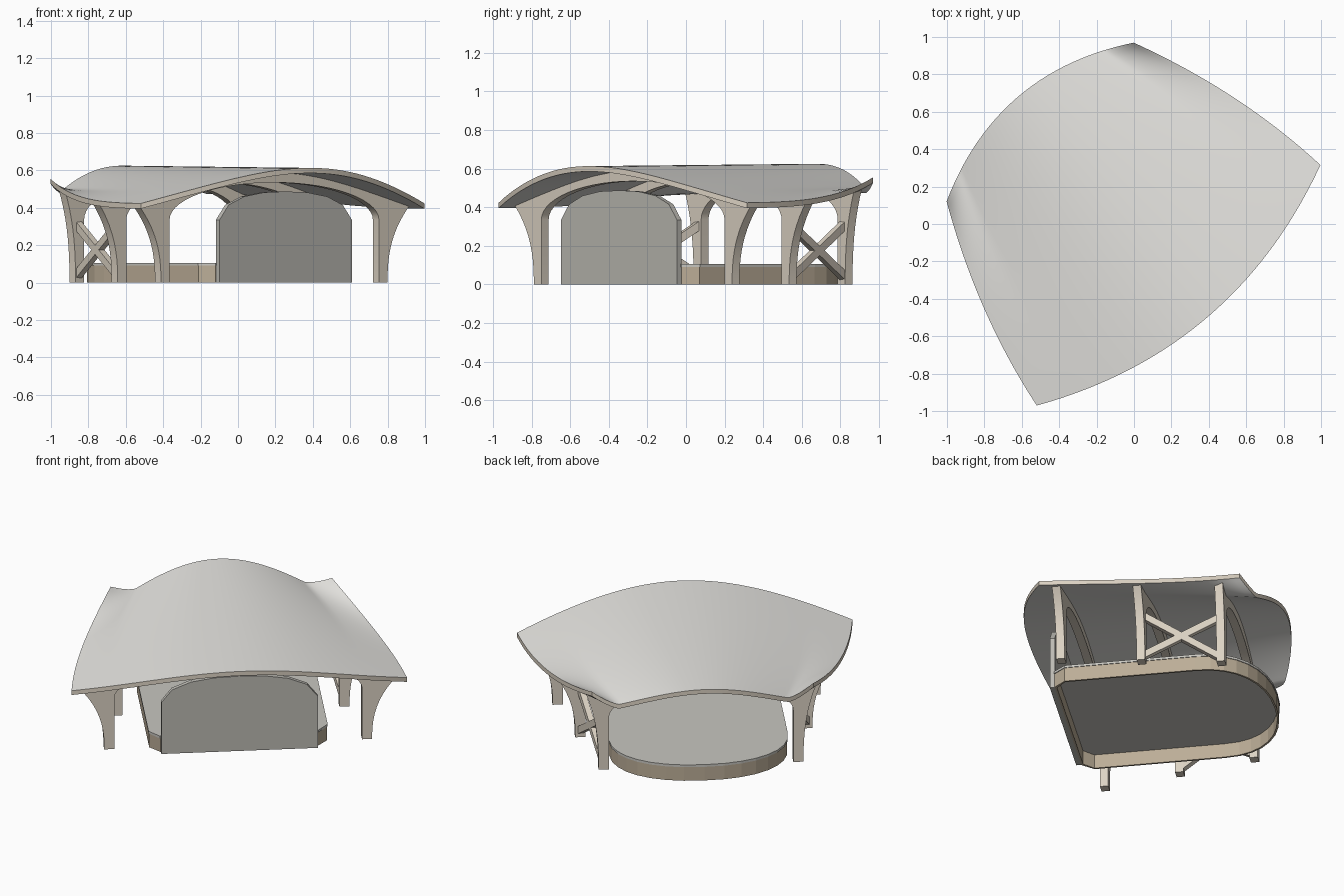
import bpy, bmesh, math
from mathutils import Matrix, Vector

if "Cube" in bpy.data.objects:
    bpy.data.objects.remove(bpy.data.objects["Cube"])

# The pavilion is built along its own axis (u = across, v = towards the open end), then turned
PLACE = Matrix.Rotation(math.radians(40.3), 4, 'Z') @ Matrix.Translation((-0.03, 0, 0))


def material(name, r, g, b):
    m = bpy.data.materials.new(name)
    m.diffuse_color = (r, g, b, 1)
    m.use_nodes = True
    m.node_tree.nodes["Principled BSDF"].inputs["Base Color"].default_value = m.diffuse_color
    return m


SHELL = material("pale_grey_shell", 0.80, 0.79, 0.76)
WOOD = material("light_timber", 0.72, 0.65, 0.55)
TAN = material("tan_fascia", 0.50, 0.42, 0.31)
FLOOR = material("grey_floor", 0.58, 0.57, 0.53)
PANEL = material("grey_panel", 0.50, 0.49, 0.45)


def finish(name, bm, mats):
    me = bpy.data.meshes.new(name)
    bmesh.ops.recalc_face_normals(bm, faces=bm.faces[:])
    bm.to_mesh(me)
    bm.free()
    ob = bpy.data.objects.new(name, me)
    bpy.context.collection.objects.link(ob)
    for m in mats:
        me.materials.append(m)
    ob.matrix_world = PLACE
    return ob


def smooth(ob, degrees=30):
    bpy.ops.object.select_all(action='DESELECT')
    ob.select_set(True)
    bpy.context.view_layer.objects.active = ob
    bpy.ops.object.shade_smooth_by_angle(angle=math.radians(degrees))


def prism(name, points, offset, mat):
    """Closed outline of 3D points, extruded by offset."""
    bm = bmesh.new()
    a = [bm.verts.new(p) for p in points]
    b = [bm.verts.new(Vector(p) + Vector(offset)) for p in points]
    bm.faces.new(a[::-1])
    bm.faces.new(b)
    for i in range(len(a)):
        j = (i + 1) % len(a)
        bm.faces.new((a[i], a[j], b[j], b[i]))
    return finish(name, bm, [mat])


# Roof surface: t runs across (-1..1), p runs from back (0) to open end (1)
def edges(t):
    return -0.634 + 0.23 * t * t, 0.92 - 0.18 * t * t


def half_width(p):
    return 0.994 + (0.656 - 0.994) * p + 0.2 * p * (1 - p)


def roof_z(t, p):
    t = min(abs(t), 1)
    bell = 0.75 * t * t + 0.25 * (0.5 - 0.5 * math.cos(math.pi * t))
    flare = max(0, (t - 0.76) / 0.24) ** 1.3
    return 0.613 + 0.012 * p - 0.19 * bell + 0.12 * flare * p ** 2.7


def roof_at(u, v):
    p = 0.5
    for _ in range(15):
        b, f = edges(u / half_width(p))
        p = min(max((v - b) / (f - b), 0), 1)
    return roof_z(u / half_width(p), p)


# Curved roof shell, thickened straight down, with a timber edge
NU, NV, THICK = 60, 30, 0.028
bm = bmesh.new()
rows = []
for j in range(NV + 1):
    p = j / NV
    row = []
    for i in range(NU + 1):
        t = -1 + 2 * i / NU
        b, f = edges(t)
        x, y, z = t * half_width(p), b + (f - b) * p, roof_z(t, p)
        row.append((bm.verts.new((x, y, z)), bm.verts.new((x, y, z - THICK))))
    rows.append(row)
for j in range(NV):
    for i in range(NU):
        quad = (rows[j][i], rows[j][i + 1], rows[j + 1][i + 1], rows[j + 1][i])
        bm.faces.new([q[0] for q in quad])
        bm.faces.new([q[1] for q in reversed(quad)])
rim = rows[0] + [r[-1] for r in rows[1:]] + rows[-1][-2::-1] + [r[0] for r in rows[-2:0:-1]]
for i, c in enumerate(rim):
    d = rim[(i + 1) % len(rim)]
    bm.faces.new((c[0], c[1], d[1], d[0])).material_index = 1
smooth(finish("roof", bm, [SHELL, WOOD]))

# Three arched timber ribs with flared legs: half span, position, outward flare
LEGS = {"back": (0.764, -0.31, 0.19), "middle": (0.673, 0.155, 0.175), "front": (0.577, 0.617, 0.105)}
DEPTH = 0.05
for label, (a, v, spread) in LEGS.items():
    y = v - DEPTH / 2
    top_u = a + spread
    top_z = roof_at(top_u, v) - 0.015
    outer = [(a + 0.03 + (spread - 0.03) * (k / 10) ** 2.5, top_z * k / 10) for k in range(11)]
    for k in range(1, 21):
        u = top_u * (1 - k / 20)
        outer.append((u, roof_at(u, v) - 0.015))
    inner = [(a - 0.03, 0)]
    for k in range(15):
        ang = math.pi / 2 * k / 14
        inner.append(((a - 0.03) * math.cos(ang), 0.335 + 0.2 * math.sin(ang)))
    loop = outer + [(-u, z) for u, z in reversed(outer[:-1])]
    loop += [(-u, z) for u, z in inner] + list(reversed(inner[:-1]))
    smooth(prism(label + "_rib", [(u, y, z) for u, z in loop], (0, DEPTH, 0), WOOD), 25)


# Crossed braces between the front and middle legs on both sides
def beam(name, p, q, thick, deep):
    p, q = Vector(p), Vector(q)
    bm = bmesh.new()
    bmesh.ops.create_cube(bm, size=1)
    bmesh.ops.scale(bm, vec=(thick, (q - p).length, deep), verts=bm.verts[:])
    d = (q - p).normalized()
    side = d.cross(Vector((0, 0, 1))).normalized()
    rot = Matrix((side, d, side.cross(d))).transposed().to_4x4()
    bmesh.ops.transform(bm, matrix=Matrix.Translation((p + q) / 2) @ rot, verts=bm.verts[:])
    finish(name, bm, [WOOD])


for s, side in ((-1, "left"), (1, "right")):
    (af, vf, _), (am, vm, _) = LEGS["front"], LEGS["middle"]
    for label, z0, z1 in (("rising", 0.035, 0.315), ("falling", 0.315, 0.035)):
        beam(f"{side}_brace_{label}", (s * af, vf, z0), (s * am, vm, z1), 0.035, 0.042)


# Stage: straight sides, clipped back corners, rounded front
def stage_outline(grow):
    w = 0.527 + grow
    pts = [(-w, -0.33), (-w + 0.06, -0.40 - grow), (w - 0.06, -0.40 - grow), (w, -0.33)]
    for k in range(17):
        ang = math.pi * k / 16
        c, s = math.cos(ang), math.sin(ang)
        pts.append((w * math.copysign(abs(c) ** 0.9, c), 0.45 + (0.40 + grow) * abs(s) ** 0.9))
    return pts


# Stage fascia is a thin hollow skirt carrying the floor slab
bm = bmesh.new()
loops = [[bm.verts.new((x, y, z)) for x, y in stage_outline(g)]
         for g, z in ((0, 0), (0, 0.092), (-0.012, 0.092), (-0.012, 0))]
for k in range(4):
    a, b = loops[k], loops[(k + 1) % 4]
    for i in range(len(a)):
        j = (i + 1) % len(a)
        bm.faces.new((a[i], a[j], b[j], b[i]))
finish("stage_skirt", bm, [TAN])
prism("stage_floor", [(x, y, 0.09) for x, y in stage_outline(0.004)], (0, 0, 0.015), FLOOR)

# Back wall panel with a low faceted arch
half = [(0.464, 0), (0.464, 0.335), (0.40, 0.415), (0.29, 0.46), (0.15, 0.482)]
wall = half + [(0, 0.487)] + [(-u, z) for u, z in reversed(half)]
prism("back_wall", [(u, -0.43, z) for u, z in wall], (0, 0.03, 0), PANEL)
